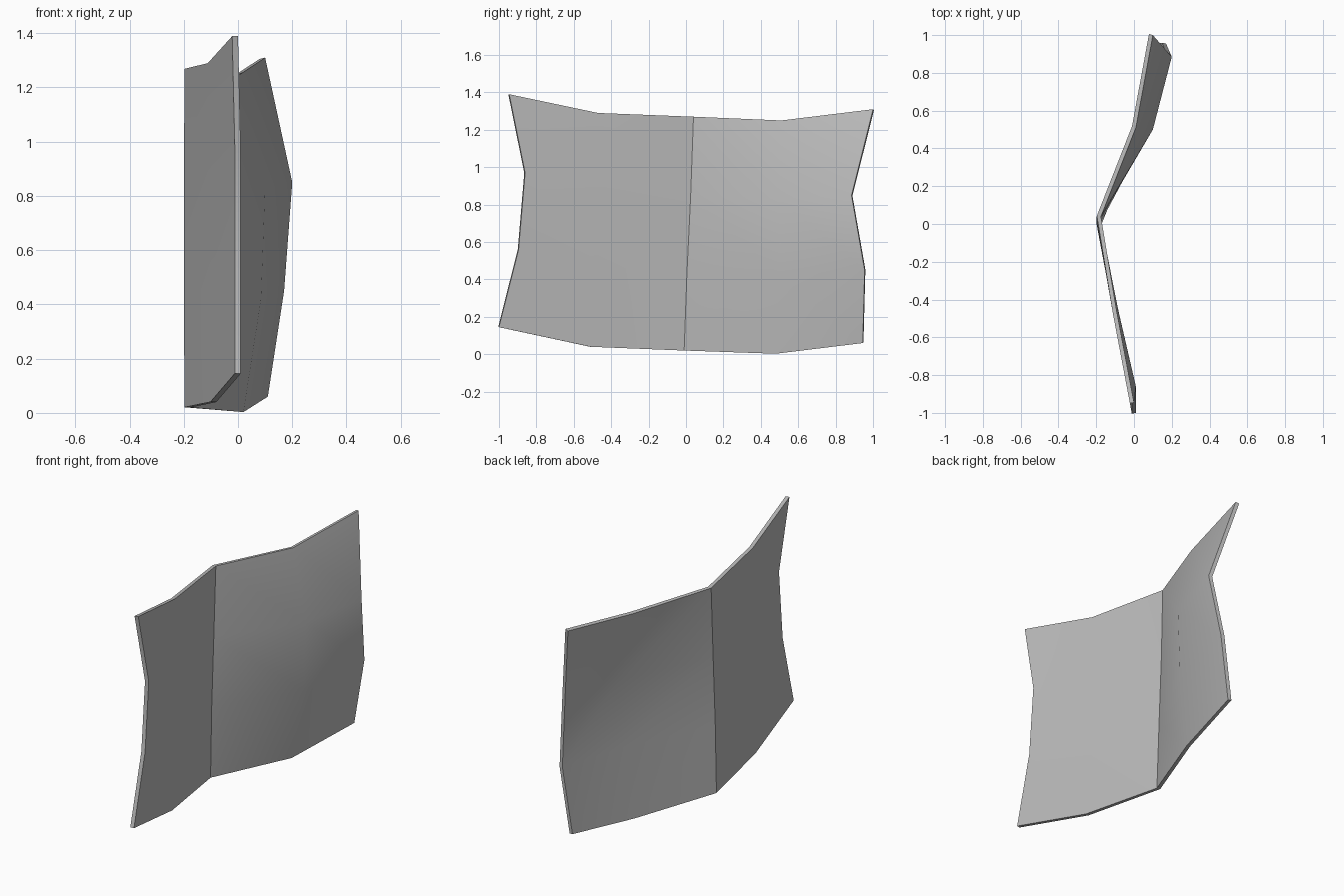
import bpy
import math

if "Cube" in bpy.data.objects:
    bpy.data.objects.remove(bpy.data.objects["Cube"], do_unlink=True)

# One plain grey for the whole sheet
grey = bpy.data.materials.new("plain_grey")
grey.use_nodes = True
colour = (0.5, 0.5, 0.5, 1)
grey.diffuse_color = colour
grey.node_tree.nodes["Principled BSDF"].inputs["Base Color"].default_value = colour

# Vertical columns of the folded sheet, from front edge to back edge, top to bottom
front_edge = [(0, -.945, 1.39), (.01, -.86, .97), (.01, -.895, .56), (.01, -1, .145)]
front_middle = [(-.09, -.47, 1.29), (-.085, -.45, .89), (-.08, -.47, .47), (-.08, -.51, .04)]
fold = [(-.175, .04, 1.27), (-.178, .025, .85), (-.178, .005, .435), (-.175, -.01, .02)]
back_middle = [(.01, .51, 1.25), (.1, .5, .83), (.085, .5, .42), (.02, .48, .003)]
back_edge = [(.1, 1, 1.31), (.2, .885, .85), (.17, .955, .45), (.11, .945, .06)]
columns = [front_edge, front_middle, fold, back_middle, back_edge]

rows = len(fold)
points = [point for column in columns for point in column]
faces = []
for column in range(len(columns) - 1):
    for row in range(rows - 1):
        a = column * rows + row
        b = a + rows
        faces.append((a, a + 1, b + 1, b))

mesh = bpy.data.meshes.new("folded_sheet")
mesh.from_pydata(points, [], faces)
mesh.materials.append(grey)
sheet = bpy.data.objects.new("folded_sheet", mesh)
bpy.context.collection.objects.link(sheet)

# Thickness away from the hollow side, then smooth panels with a sharp fold and rim
bpy.ops.object.select_all(action="DESELECT")
sheet.select_set(True)
bpy.context.view_layer.objects.active = sheet
solid = sheet.modifiers.new("thickness", "SOLIDIFY")
solid.thickness = 0.022
solid.offset = -1
bpy.ops.object.modifier_apply(modifier=solid.name)
bpy.ops.object.shade_smooth_by_angle(angle=math.radians(30))
